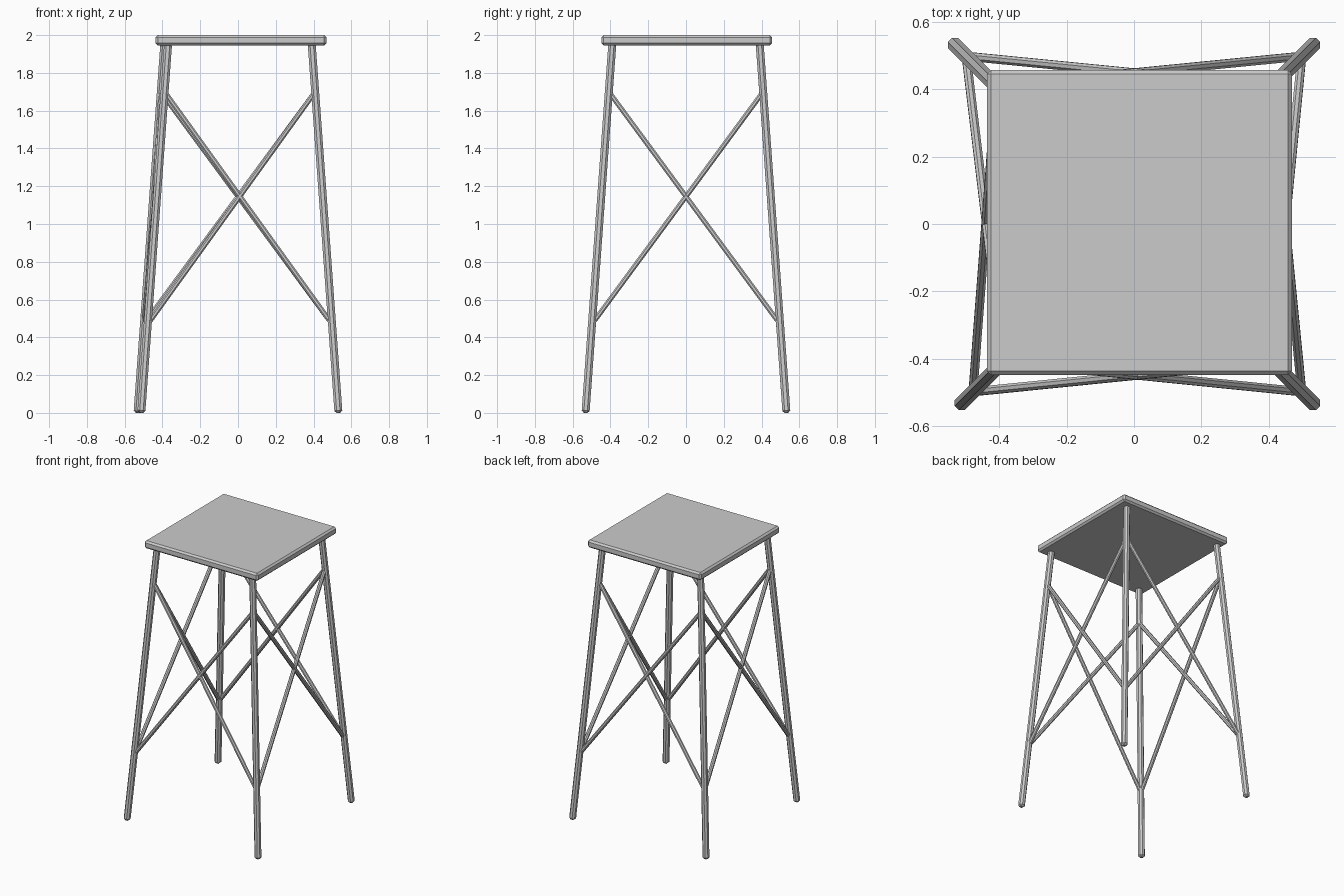
import bpy
from mathutils import Vector, Matrix

cube = bpy.data.objects.get("Cube")
if cube:
    bpy.data.objects.remove(cube, do_unlink=True)

# Single plain grey
grey = bpy.data.materials.new("plain_grey")
grey.use_nodes = True
colour = (0.6, 0.6, 0.6, 1)
grey.diffuse_color = colour
grey.node_tree.nodes["Principled BSDF"].inputs["Base Color"].default_value = colour


def chamfered_box(name, size, chamfer, matrix):
    bpy.ops.mesh.primitive_cube_add(size=1)
    obj = bpy.context.object
    obj.name = name
    obj.data.transform(Matrix.Diagonal((*size, 1)))
    obj.matrix_world = matrix
    obj.data.materials.append(grey)
    bevel = obj.modifiers.new("chamfer", "BEVEL")
    bevel.width = chamfer
    bevel.segments = 1
    return obj


def bar(name, start, end, width, chamfer):
    """Chamfered square bar running between two points."""
    axis = (end - start).normalized()
    side = axis.cross(Vector((0, 1, 0))).normalized()
    if abs(axis.y) > 0.5:
        side = axis.cross(Vector((1, 0, 0))).normalized()
    frame = Matrix((side, axis.cross(side), axis)).transposed().to_4x4()
    frame.translation = (start + end) / 2
    chamfered_box(name, (width, width, (end - start).length), chamfer, frame)


# Seat slab
chamfered_box("seat", (0.905, 0.905, 0.055), 0.012,
              Matrix.Translation((0.016, 0.004, 1.9725)))

# Splayed legs: name, x sign, y sign, x shift
corners = [("front_right", -1, -1, 0.02), ("front_left", 1, -1, 0),
           ("back_left", 1, 1, 0), ("back_right", -1, 1, 0)]
legs = []
for name, sx, sy, shift in corners:
    foot = Vector((sx * 0.532 + shift, sy * 0.532, 0.0))
    top = Vector((sx * 0.39 + shift, sy * 0.39, 1.955))
    bar(name + "_leg", foot, top, 0.042, 0.012)
    legs.append((foot, top))

# Crossed braces between neighbouring legs
LOW, HIGH = 0.47 / 1.955, 1.70 / 1.955
for i, side in enumerate(["front", "left", "back", "right"]):
    a, b = legs[i], legs[(i + 1) % 4]
    for label, p, q in (("rising", a, b), ("falling", b, a)):
        low, high = p[0].lerp(p[1], LOW), q[0].lerp(q[1], HIGH)
        inset = (high - low).normalized() * 0.015
        bar(f"{side}_brace_{label}", low + inset, high - inset, 0.026, 0.0075)
